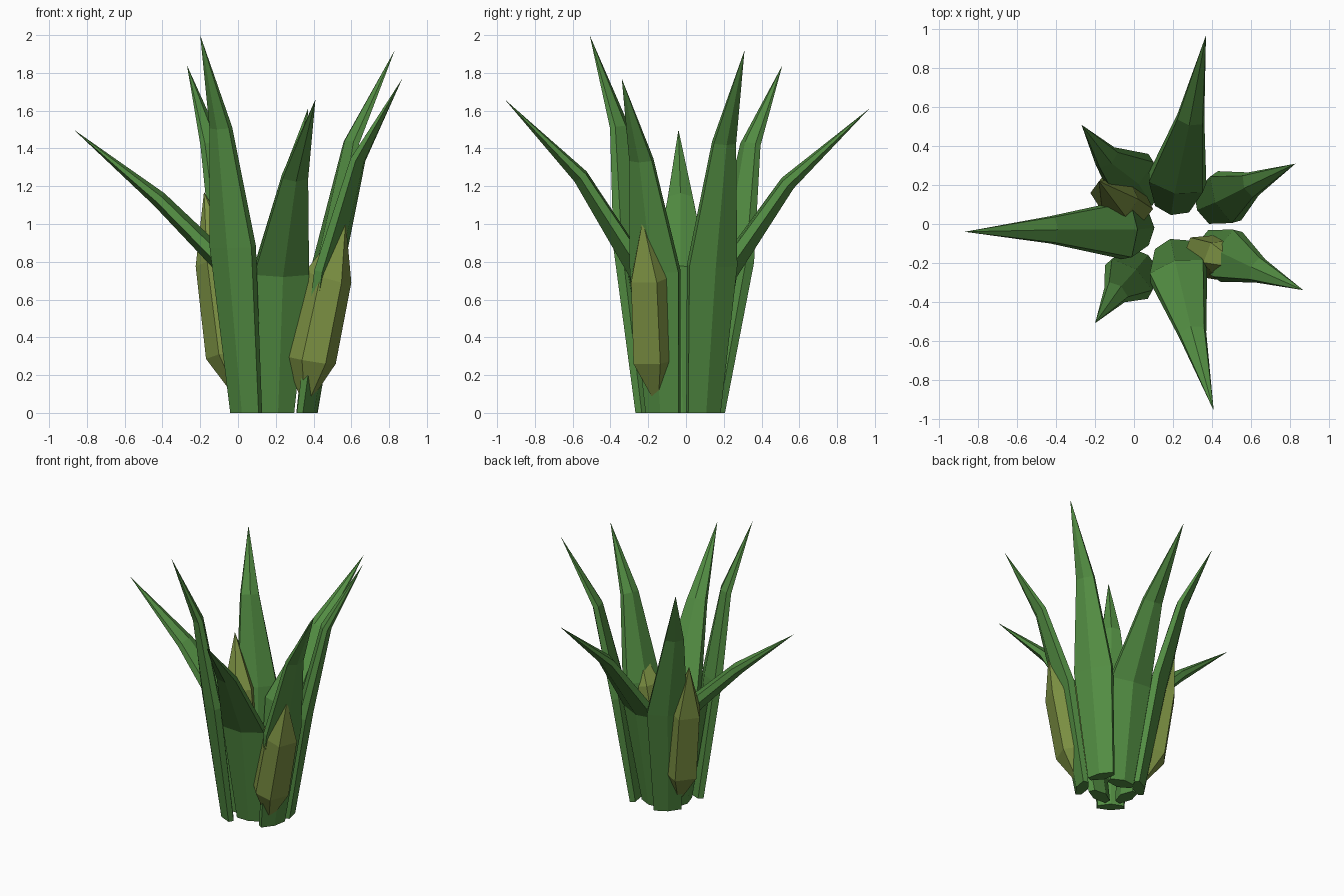
import bpy, bmesh
from mathutils import Vector

if "Cube" in bpy.data.objects:
    bpy.data.objects.remove(bpy.data.objects["Cube"])


def material(name, color):
    m = bpy.data.materials.new(name)
    m.diffuse_color = (*color, 1)
    m.use_nodes = True
    m.node_tree.nodes["Principled BSDF"].inputs["Base Color"].default_value = m.diffuse_color
    return m


GREEN = material("leaf_green", (0.085, 0.265, 0.055))
OLIVE = material("bud_olive", (0.20, 0.28, 0.055))

# Cross-sections as (across, outward), scaled by width and thickness
LEAF = [(0, -.5), (.47, -.22), (.5, .2), (0, .45), (-.5, .2), (-.47, -.22)]
BUD = [(.25, -.5), (.5, 0), (.33, .5), (-.33, .5), (-.5, 0), (-.25, -.5)]


def blade(name, path, sizes, section, mat, flat_base):
    """Skin a faceted section along a path, ending in a point."""
    pts = [Vector(p) for p in path]
    out = pts[-1] - pts[0]
    out.z = 0
    out.normalize()
    side = Vector((0, 0, 1)).cross(out)
    bm = bmesh.new()
    rings = []
    for i, (w, t) in enumerate(sizes):
        ahead = (pts[i + 1] - pts[i]).normalized()
        back = (pts[i] - pts[i - 1]).normalized() if i else ahead
        tangent = ahead + back
        if i == 0 and flat_base:
            tangent = Vector((0, 0, 1))
        tangent -= side * tangent.dot(side)
        normal = side.cross(tangent.normalized())
        rings.append([bm.verts.new(pts[i] + side * (a * w) + normal * (b * t))
                      for a, b in section])
    tip = bm.verts.new(pts[-1])
    n = len(section)
    bm.faces.new(rings[0][::-1])
    for lo, hi in zip(rings, rings[1:]):
        for j in range(n):
            k = (j + 1) % n
            bm.faces.new((lo[j], lo[k], hi[k], hi[j]))
    for j in range(n):
        bm.faces.new((rings[-1][j], rings[-1][(j + 1) % n], tip))
    bmesh.ops.recalc_face_normals(bm, faces=bm.faces)
    me = bpy.data.meshes.new(name)
    bm.to_mesh(me)
    bm.free()
    me.materials.append(mat)
    bpy.context.collection.objects.link(bpy.data.objects.new(name, me))


# Wide arching leaves: base, shoulder, bend, tip
wide = [(.19, .11), (.30, .13), (.14, .09)]
blade("left_leaf", [(.05, -.02, 0), (-.04, -.03, .75), (-.42, -.03, 1.13), (-.87, -.04, 1.5)],
      wide, LEAF, GREEN, True)
blade("back_leaf", [(.20, .10, 0), (.22, .215, .74), (.29, .54, 1.215), (.37, .97, 1.61)],
      wide, LEAF, GREEN, True)
blade("front_leaf", [(.20, -.13, 0), (.225, -.245, .74), (.30, -.56, 1.25), (.41, -.96, 1.66)],
      wide, LEAF, GREEN, True)

# Tall upright leaves
tall = [(.19, .09), (.28, .12), (.13, .08)]
blade("back_left_leaf", [(.065, .13, 0), (-.015, .25, .8), (-.14, .34, 1.42), (-.27, .51, 1.84)],
      tall, LEAF, GREEN, True)
blade("back_right_leaf", [(.365, .09, 0), (.47, .135, .78), (.60, .20, 1.43), (.83, .31, 1.92)],
      tall, LEAF, GREEN, True)
blade("front_right_leaf", [(.365, -.12, 0), (.48, -.16, .75), (.635, -.235, 1.34), (.87, -.34, 1.77)],
      tall, LEAF, GREEN, True)
blade("front_left_leaf", [(.045, -.195, 0), (-.025, -.28, .88), (-.09, -.35, 1.51), (-.20, -.51, 2.0)],
      tall, LEAF, GREEN, True)

# Buds hugging two of the leaves
bud = [(.05, .06), (.23, .24), (.22, .22)]
blade("right_bud", [(.36, -.15, .08), (.38, -.165, .28), (.475, -.185, .72), (.57, -.23, 1.02)],
      bud, BUD, OLIVE, False)
blade("left_bud", [(.01, .07, .10), (-.03, .105, .31), (-.095, .15, .80), (-.18, .22, 1.17)],
      bud, BUD, OLIVE, False)
